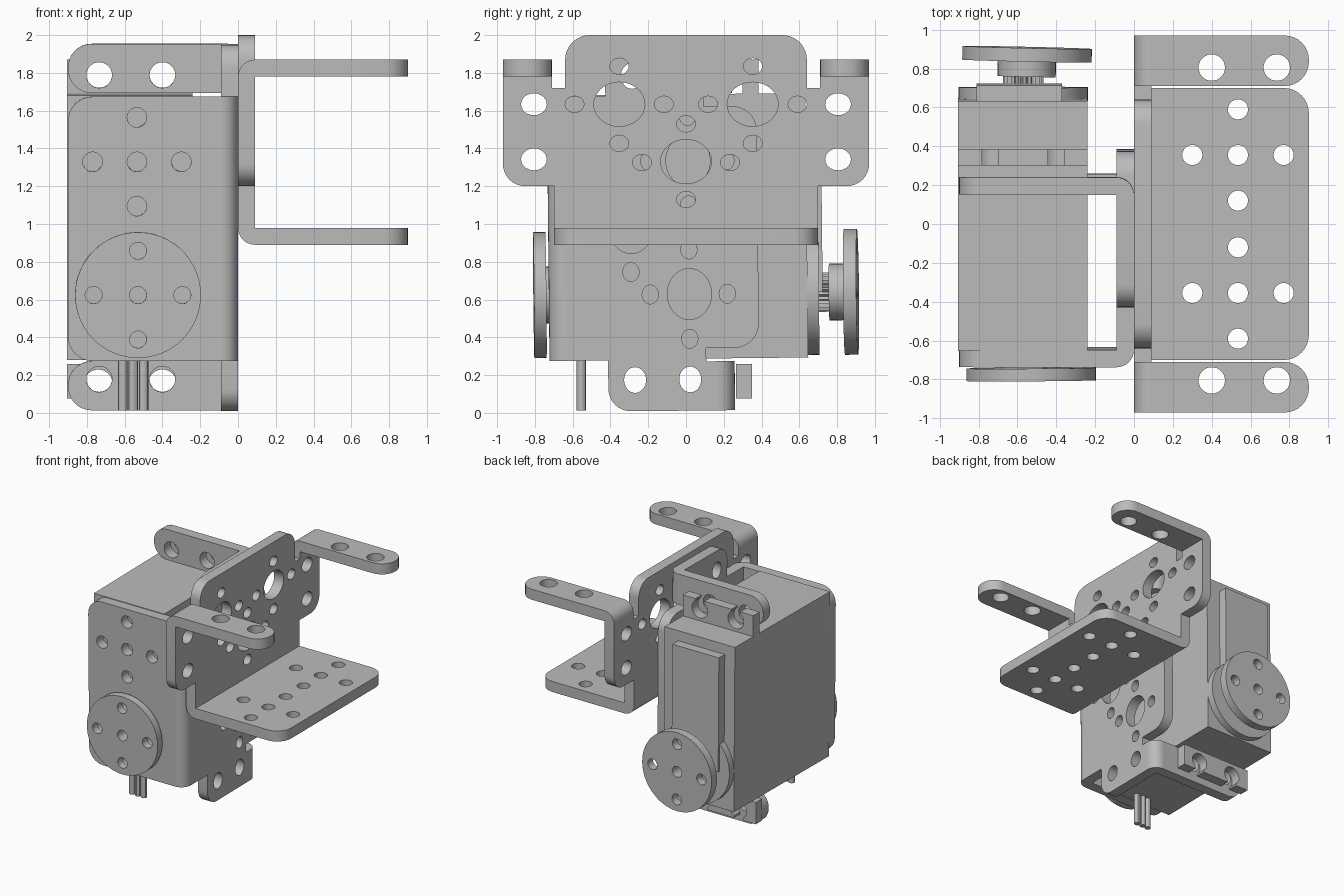
import bpy, bmesh
from math import cos, sin, pi, radians
from mathutils import Matrix, Vector

if "Cube" in bpy.data.objects:
    bpy.data.objects.remove(bpy.data.objects["Cube"])

grey = bpy.data.materials.new("plain_grey")
grey.use_nodes = True
grey.diffuse_color = (0.5, 0.5, 0.5, 1)
grey.node_tree.nodes["Principled BSDF"].inputs["Base Color"].default_value = (0.5, 0.5, 0.5, 1)


def arc(cx, cy, rx, ry, a0, a1, n):
    """Points on an elliptical arc, angles in degrees."""
    return [(cx + rx * cos(radians(a0 + (a1 - a0) * i / n)),
             cy + ry * sin(radians(a0 + (a1 - a0) * i / n))) for i in range(n + 1)]


def ring(cx, cy, rx, ry=None, n=32):
    return arc(cx, cy, rx, ry or rx, 0, 360, n)[:-1]


def rounded(corners):
    """Outline of (u, v, radius) corners with the right-angled ones rounded."""
    pts = []
    for i, (u, v, r) in enumerate(corners):
        c = Vector((u, v))
        if r == 0:
            pts.append((u, v))
            continue
        a = (Vector(corners[i - 1][:2]) - c).normalized()
        b = (Vector(corners[(i + 1) % len(corners)][:2]) - c).normalized()
        centre = c + (a + b) * r
        for k in range(9):
            t = k * pi / 16
            pts.append(tuple(centre - b * r * cos(t) - a * r * sin(t)))
    return pts


def slab(name, outline, holes, lo, hi, axes, place=Matrix()):
    """Flat outline with holes, thickened from lo to hi; axes maps u, v, depth."""
    cu = bpy.data.curves.new(name, "CURVE")
    cu.dimensions, cu.fill_mode = "2D", "BOTH"
    cu.extrude = (hi - lo) / 2
    for pts in [outline] + holes:
        sp = cu.splines.new("POLY")
        sp.points.add(len(pts) - 1)
        for p, (u, v) in zip(sp.points, pts):
            p.co = (u, v, 0, 1)
        sp.use_cyclic_u = True
    tmp = bpy.data.objects.new(name, cu)
    me = bpy.data.meshes.new_from_object(tmp)
    bpy.data.objects.remove(tmp)
    bpy.data.curves.remove(cu)
    turn = Matrix.Identity(4)
    for col, ax in enumerate(axes):
        for row in range(3):
            turn[row][col] = 1.0 if "xyz"[row] == ax else 0.0
    me.transform(place @ turn @ Matrix.Translation((0, 0, (lo + hi) / 2)))
    bm = bmesh.new()
    bm.from_mesh(me)
    bmesh.ops.remove_doubles(bm, verts=bm.verts, dist=1e-5)
    bmesh.ops.recalc_face_normals(bm, faces=bm.faces)
    bm.to_mesh(me)
    bm.free()
    me.materials.clear()
    me.materials.append(grey)
    me.shade_smooth()
    me.set_sharp_from_angle(angle=radians(30))
    me.name = name
    ob = bpy.data.objects.new(name, me)
    bpy.context.scene.collection.objects.link(ob)
    return ob


T = 0.09       # sheet thickness
H = 1.11       # bracket wall height


def bracket(tag, place):
    # Wall with central tongue and two side wings
    half = [(.7, T, 0), (.7, .31, 0), (.97, .31, .12), (.97, .98 - T, 0),
            (.71, .98 - T, 0), (.71, .83, 0), (.64, .83, 0), (.64, H, .13)]
    wall = rounded(half + [(-w, h, r) for w, h, r in reversed(half)])
    holes = [ring(0, .44, .135, .117)]
    small = [(0, .24), (0, .64)]
    for s in (-1, 1):
        holes.append(ring(s * .353, .744, .135, .117))
        holes += [ring(s * .805, h, .068, .058) for h in (.452, .744)]
        small += [(s * w, h) for w, h in
                  ((.353, .945), (.353, .537), (.59, .744), (.117, .744), (.233, .436))]
    holes += [ring(w, h, .05, .043, 20) for w, h in small]
    slab(tag + "_wall", wall, holes, 0, T, "yzx", place)
    # Wide flange with its bend
    dots = [(.535, s * w) for w in (.59, .355, .12) for s in (-1, 1)]
    dots += [(x, s * .355) for x in (.3, .77) for s in (-1, 1)]
    flange = rounded([(T, -.7, 0), (.9, -.7, .13), (.9, .7, .13), (T, .7, 0)])
    slab(tag + "_flange", flange, [ring(x, w, .052, n=20) for x, w in dots], 0, T, "xyz", place)
    slab(tag + "_flange_bend", arc(T, T, T, T, 180, 270, 8) + [(T, T)], [],
         -.7, .7, "xzy", place)
    # Two narrow ears with their bends
    for side, a, b in (("left", .71, .97), ("right", -.97, -.71)):
        ear = rounded([(T, a, 0), (.9, a, .125), (.9, b, .125), (T, b, 0)])
        eyes = [ring(x, (a + b) / 2 - (.035 if a > 0 else -.035), .068) for x in (.4, .735)]
        slab(f"{tag}_{side}_ear", ear, eyes, .98 - T, .98, "xyz", place)
        slab(f"{tag}_{side}_ear_bend", arc(T, .98 - T, T, T, 90, 180, 8) + [(T, .98 - T)],
             [], a, b, "xzy", place)


# The servo and its bracket lean by a fraction of a degree
pivot = Matrix.Translation((0, -.17, .98))
lean = pivot @ Matrix.Rotation(radians(.6), 4, "X") @ pivot.inverted()
swap = Matrix(((-1, 0, 0, 0), (0, 0, 1, -.73), (0, 1, 0, .98), (0, 0, 0, 1)))
bracket("outer_bracket", Matrix.Translation((0, 0, .89)))
bracket("servo_bracket", lean @ swap)

# Servo body
X0, X1 = -.905, -.24
XC, SZ = -.57, .63
body = [(X0, .285), (X1, .285), (X1, 1.685), (X0, 1.685)]
slab("servo_body", body, [], -.645, .64, "xzy", lean)

# Mounting tabs with open keyhole slots
tab = [(X0, 1.685), (X0, 1.87)]
for x in (-.74, -.4):
    tab += [(x - .042, 1.87)] + arc(x, 1.79, .075, .075, 124, 416, 20) + [(x + .042, 1.87)]
tab += [(X1, 1.87), (X1, 1.685)]
slab("upper_mounting_tab", tab, [], .30, .385, "xzy")
slab("lower_mounting_tab", [(x, 1.945 - z) for x, z in tab], [], .265, .35, "xzy")

# Raised gear cover on the back of the servo
slab("gear_cover_disc", ring(XC, SZ, .333, n=48), [], .63, .70, "xzy", lean)
slab("gear_cover_panel", [(-.81, SZ), (-.37, SZ), (-.37, 1.6), (-.81, 1.6)], [],
     .63, .72, "xzy", lean)

# Toothed output shaft
teeth = [(XC + r * cos(k * pi / 24), SZ + r * sin(k * pi / 24))
         for k in range(48) for r in [.105 if k % 2 else .09]]
slab("output_shaft", teeth, [], .69, .77, "xzy", lean)


def horn(name, cx, lo, hi, hub_lo, hub_hi, yaw):
    # Round horn with a centre hole, four screw holes and a hub
    spin = Matrix.Translation((cx, 0, 0)) @ Matrix.Rotation(radians(yaw), 4, "Z")
    spots = [(0, 0), (.235, 0), (-.235, 0), (0, .235), (0, -.235)]
    slab(name + "_disc", ring(0, SZ, .333, n=64),
         [ring(u, SZ + v, .045, n=20) for u, v in spots], lo, hi, "xzy", lean @ spin)
    slab(name + "_hub", ring(0, SZ, .15), [ring(0, SZ, .045, n=20)],
         hub_lo, hub_hi, "xzy", lean @ spin)


horn("rear_horn", XC, .835, .905, .755, .84, -1.3)
horn("front_horn", -.535, -.81, -.745, -.75, -.71, .4)

# Three cable wires
for i in range(3):
    slab(f"cable_wire_{i + 1}", ring(-.61 + i * .055, -.555, .025, n=12), [], .012, .3, "xyz")
